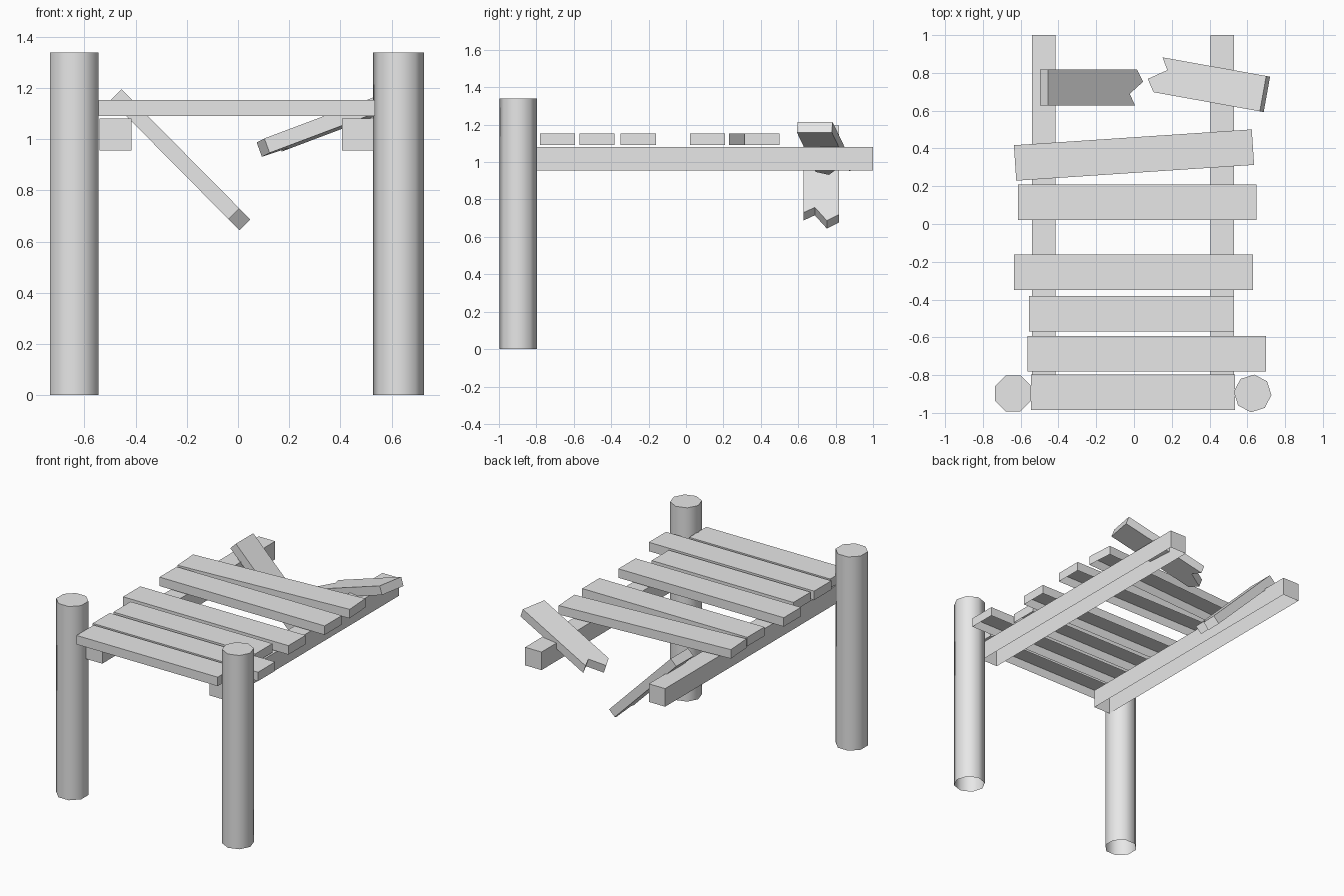
import bpy, bmesh, math
from mathutils import Matrix

cube = bpy.data.objects.get("Cube")
if cube:
    bpy.data.objects.remove(cube, do_unlink=True)

grey = bpy.data.materials.new("plain_grey")
grey.use_nodes = True
grey.diffuse_color = (0.8, 0.8, 0.8, 1)
grey.node_tree.nodes["Principled BSDF"].inputs["Base Color"].default_value = (0.8, 0.8, 0.8, 1)


def finish(name, bm, location, rotation=(0, 0, 0)):
    bmesh.ops.recalc_face_normals(bm, faces=bm.faces)
    mesh = bpy.data.meshes.new(name)
    bm.to_mesh(mesh)
    bm.free()
    mesh.materials.append(grey)
    obj = bpy.data.objects.new(name, mesh)
    obj.location = location
    obj.rotation_euler = [math.radians(a) for a in rotation]
    bpy.context.collection.objects.link(obj)
    return obj


def open_underside(bm):
    # Normals are made outward first, then the downward face is dropped
    bmesh.ops.recalc_face_normals(bm, faces=bm.faces)
    bm.normal_update()
    bottom = [f for f in bm.faces if f.normal.z < -0.9]
    bmesh.ops.delete(bm, geom=bottom, context='FACES_ONLY')


def timber(name, centre, size, yaw=0):
    bm = bmesh.new()
    bmesh.ops.create_cube(bm, size=1, matrix=Matrix.Diagonal((*size, 1)))
    open_underside(bm)
    return finish(name, bm, centre, (0, 0, yaw))


def post(name, x, radius, turn, height=1.34):
    bm = bmesh.new()
    bmesh.ops.create_cone(bm, cap_ends=True, segments=8, radius1=radius,
                          radius2=radius, depth=height,
                          matrix=Matrix.Rotation(math.radians(turn), 4, 'Z'))
    open_underside(bm)
    obj = finish(name, bm, (x, -0.897, height / 2))
    bpy.ops.object.select_all(action='DESELECT')
    obj.select_set(True)
    bpy.context.view_layer.objects.active = obj
    bpy.ops.object.shade_smooth_by_angle(angle=math.radians(50))


def broken_plank(name, length, location, pitch, yaw):
    # Straight end at the origin, splintered end along +x, top at local z = 0
    half = 0.095
    outline = [(0, half), (0, -half), (length - 0.06, -half),
               (length - 0.1, -0.033), (length, 0.031), (length - 0.045, half)]
    bm = bmesh.new()
    face = bm.faces.new([bm.verts.new((x, y, 0)) for x, y in outline])
    side = bmesh.ops.extrude_face_region(bm, geom=[face], use_keep_orig=True)
    lower = [v for v in side["geom"] if isinstance(v, bmesh.types.BMVert)]
    bmesh.ops.translate(bm, verts=lower, vec=(0, 0, -0.06))
    finish(name, bm, location, (0, pitch, yaw))


# Front posts
post("right_post", -0.64, 0.103, 22.5)
post("left_post", 0.628, 0.1, -5)

# Long beams
for name, x in (("right_beam", -0.478), ("left_beam", 0.468)):
    timber(name, (x, 0.055, 1.018), (0.125, 1.89, 0.125))

# Deck planks: right end, left end, middle y, yaw
planks = [(-0.545, 0.535, -0.892, 0), (-0.565, 0.70, -0.687, 0),
          (-0.555, 0.53, -0.475, 0), (-0.635, 0.63, -0.255, 0),
          (-0.615, 0.648, 0.115, 0), (-0.631, 0.631, 0.365, 3.8)]
for i, (a, b, y, yaw) in enumerate(planks, 1):
    timber(f"deck_plank_{i}", ((a + b) / 2, y, 1.122), (b - a, 0.188, 0.062), yaw)

# Snapped planks at the back
broken_plank("right_broken_plank", 0.715, (-0.455, 0.722, 1.195), 45.3, 0)
broken_plank("left_broken_plank", 0.655, (0.683, 0.69, 1.215), 20.3, 169.8)
